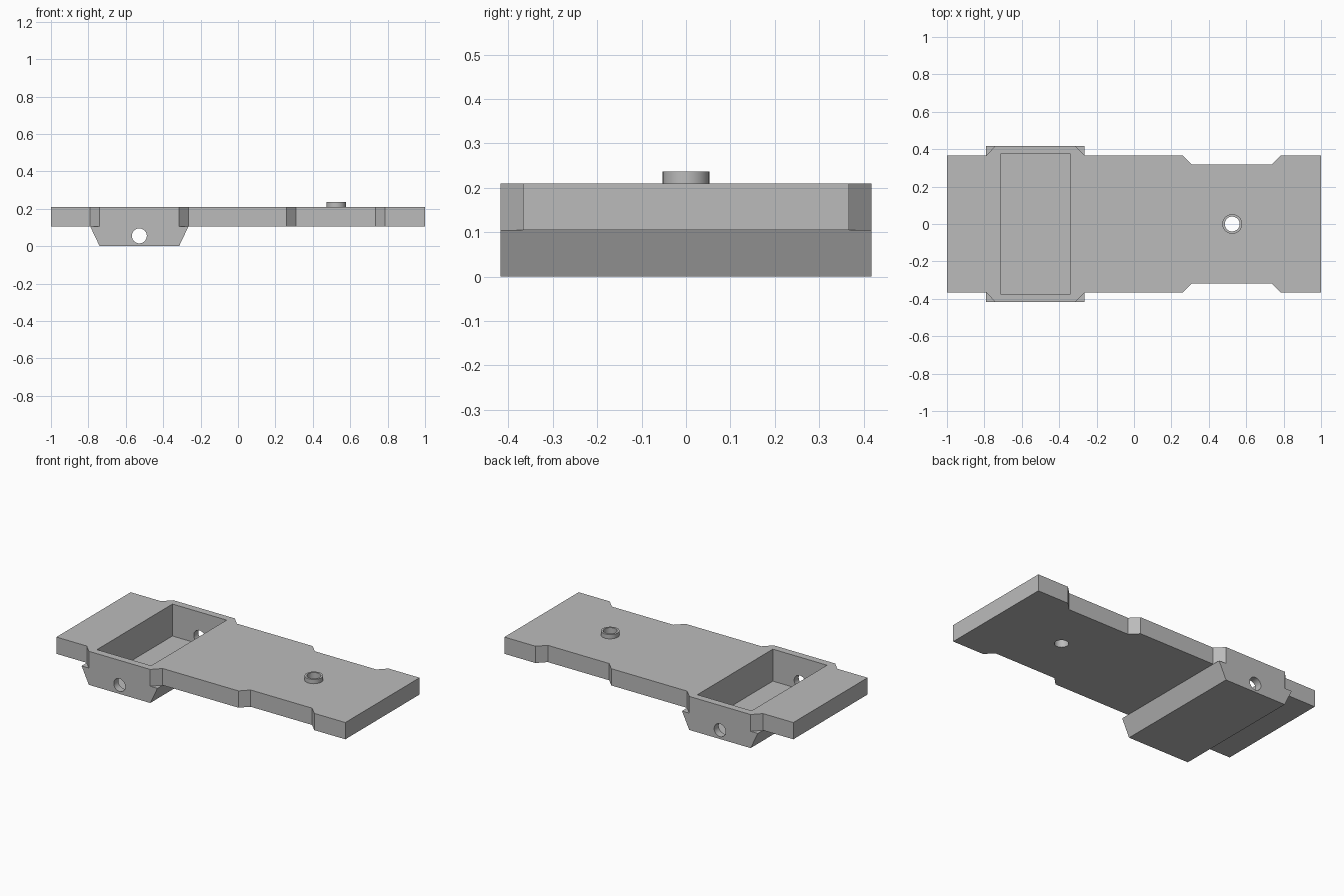
import bpy
import bmesh
from mathutils import Matrix, Vector

cube = bpy.data.objects.get("Cube")
if cube:
    bpy.data.objects.remove(cube, do_unlink=True)

grey = bpy.data.materials.new("plain grey")
grey.use_nodes = True
grey.diffuse_color = (0.5, 0.5, 0.5, 1)
grey.node_tree.nodes["Principled BSDF"].inputs["Base Color"].default_value = (0.5, 0.5, 0.5, 1)


def make_object(name, bm):
    bmesh.ops.recalc_face_normals(bm, faces=bm.faces)
    mesh = bpy.data.meshes.new(name)
    bm.to_mesh(mesh)
    bm.free()
    mesh.materials.append(grey)
    obj = bpy.data.objects.new(name, mesh)
    bpy.context.collection.objects.link(obj)
    return obj


def prism(name, points, direction):
    """Extrude a closed outline along a direction."""
    bm = bmesh.new()
    face = bm.faces.new([bm.verts.new(p) for p in points])
    result = bmesh.ops.extrude_face_region(bm, geom=[face], use_keep_orig=True)
    moved = [v for v in result["geom"] if isinstance(v, bmesh.types.BMVert)]
    bmesh.ops.translate(bm, verts=moved, vec=Vector(direction))
    return make_object(name, bm)


def cylinder(name, radius, depth, matrix, sides):
    bm = bmesh.new()
    bmesh.ops.create_cone(bm, cap_ends=True, segments=sides, radius1=radius,
                          radius2=radius, depth=depth, matrix=matrix)
    return make_object(name, bm)


def combine(target, other, operation):
    """Apply a boolean and remove the helper."""
    mod = target.modifiers.new(operation, "BOOLEAN")
    mod.operation = operation
    mod.solver = "EXACT"
    mod.object = other
    bpy.context.view_layer.objects.active = target
    bpy.ops.object.modifier_apply(modifier=mod.name)
    bpy.data.objects.remove(other, do_unlink=True)


TOP, UNDER = 0.21, 0.105
END, WIDE, NARROW = 0.367, 0.418, 0.317
PIN_X, BOX_X = 0.525, -0.5275

# Plate with chamfered bulge around the pocket and a waist near the pin
side = [(-1, END), (-0.79, END), (-0.74, WIDE), (-0.315, WIDE), (-0.265, END),
        (0.26, END), (0.31, NARROW), (0.735, NARROW), (0.785, END), (1, END)]
outline = [(x, -y, UNDER) for x, y in side] + [(x, y, UNDER) for x, y in reversed(side)]
plate = prism("base_plate", outline, (0, 0, TOP - UNDER))

# Tapered box hanging below the plate
taper = [(-0.79, UNDER), (-0.74, 0), (-0.315, 0), (-0.265, UNDER)]
box = prism("hanging_box", [(x, -WIDE, z) for x, z in taper], (0, 2 * WIDE, 0))
combine(plate, box, "UNION")

# Open pocket down into the box
pocket = [(-0.715, -0.373, 0.01), (-0.34, -0.373, 0.01),
          (-0.34, 0.373, 0.01), (-0.715, 0.373, 0.01)]
combine(plate, prism("pocket_cutter", pocket, (0, 0, 0.4)), "DIFFERENCE")

# Cross hole through both box walls
across = Matrix.Translation((BOX_X, 0, 0.055)) @ Matrix.Rotation(1.5708, 4, "X")
combine(plate, cylinder("cross_cutter", 0.04, 2, across, 32), "DIFFERENCE")

# Collar around the pivot hole, bored through the plate
upright = Matrix.Translation((PIN_X, 0, 0.2185))
combine(plate, cylinder("pivot_collar", 0.053, 0.037, upright, 20), "UNION")
combine(plate, cylinder("pivot_cutter", 0.04, 1, upright, 20), "DIFFERENCE")

# Smooth the bores while keeping every corner crisp
bpy.ops.object.select_all(action="DESELECT")
plate.select_set(True)
bpy.context.view_layer.objects.active = plate
bpy.ops.object.shade_smooth_by_angle(angle=0.35)
